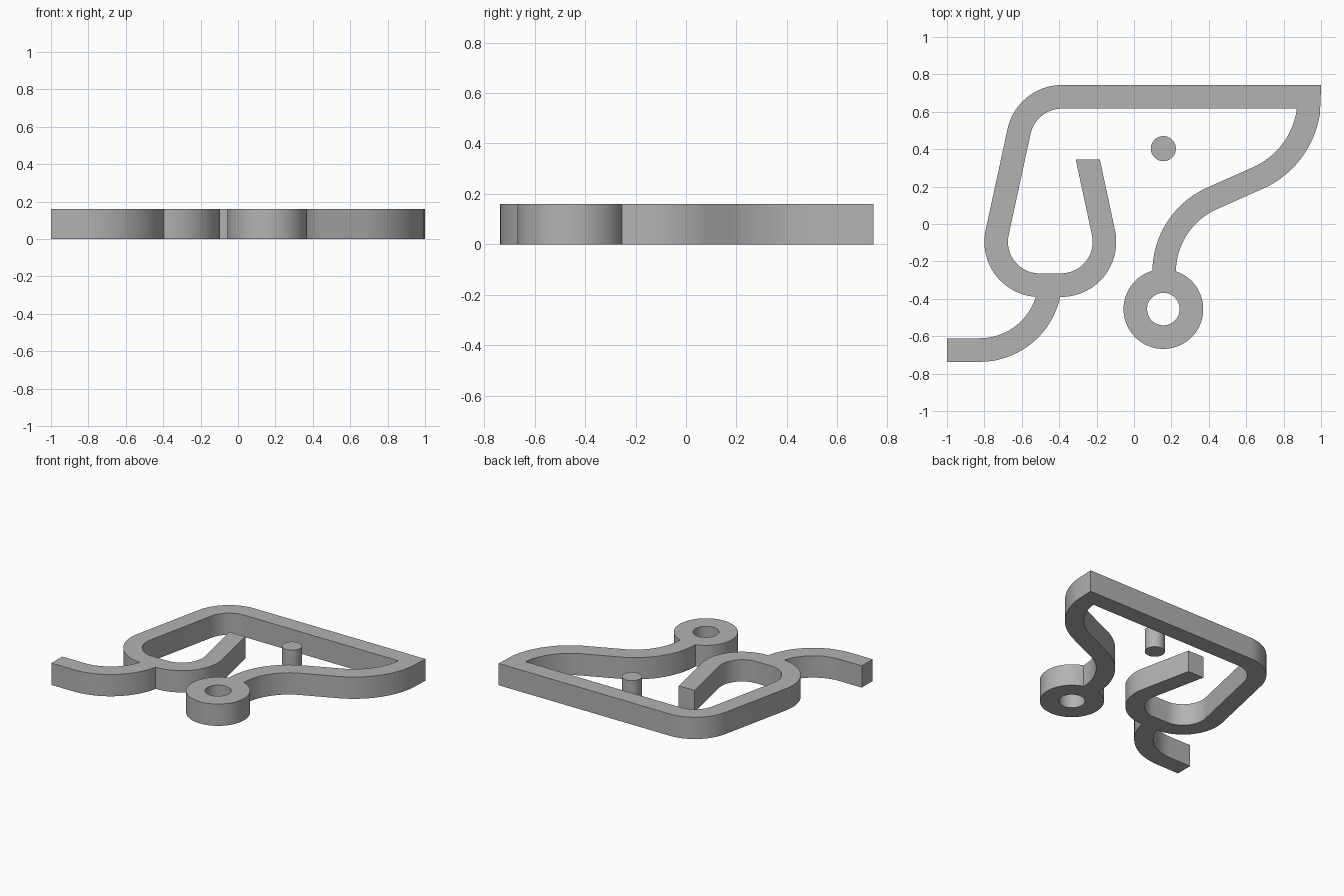
import bpy
import bmesh
from math import sin, cos, radians
from mathutils import Vector

HEIGHT = 0.16
HALF = 0.063  # half the band width

cube = bpy.data.objects.get("Cube")
if cube:
    bpy.data.objects.remove(cube, do_unlink=True)

grey = bpy.data.materials.new("plain grey")
grey.use_nodes = True
colour = (0.45, 0.45, 0.45, 1)
grey.diffuse_color = colour
grey.node_tree.nodes["Principled BSDF"].inputs["Base Color"].default_value = colour


def arc(x, y, radius, start, end, step=4):
    """Points along an arc, angles in degrees."""
    n = max(2, round(abs(end - start) / step))
    angles = [radians(start + (end - start) * i / n) for i in range(n + 1)]
    return [(x + radius * cos(a), y + radius * sin(a)) for a in angles]


def finish(name, bm):
    bmesh.ops.recalc_face_normals(bm, faces=bm.faces)
    mesh = bpy.data.meshes.new(name)
    bm.to_mesh(mesh)
    bm.free()
    mesh.materials.append(grey)
    obj = bpy.data.objects.new(name, mesh)
    bpy.context.collection.objects.link(obj)
    return obj


def band(name, path, closed=False, level_start=False):
    """Sweep a rectangular section along a flat path with mitred corners."""
    pts = [Vector(p) for p in path]
    n = len(pts)
    bm = bmesh.new()
    sections = []
    for i, p in enumerate(pts):
        before = p - pts[i - 1] if i or closed else pts[1] - p
        after = pts[(i + 1) % n] - p if i < n - 1 or closed else before
        before, after = before.normalized(), after.normalized()
        normal = Vector((-before.y, before.x))
        mitre = (before + after).normalized()
        side = Vector((-mitre.y, mitre.x))
        if level_start and i == 0:
            side = Vector((1, 0))
        side *= HALF / side.dot(normal)
        sections.append([bm.verts.new((*(p + side * s), z))
                         for s, z in ((-1, 0), (1, 0), (1, HEIGHT), (-1, HEIGHT))])
    pairs = list(zip(sections, sections[1:]))
    if closed:
        pairs.append((sections[-1], sections[0]))
    else:
        bm.faces.new(sections[0])
        bm.faces.new(sections[-1])
    for a, b in pairs:
        for k in range(4):
            m = (k + 1) % 4
            bm.faces.new((a[k], a[m], b[m], b[k]))
    return finish(name, bm)


def smooth(obj):
    bpy.ops.object.select_all(action='DESELECT')
    obj.select_set(True)
    bpy.context.view_layer.objects.active = obj
    bpy.ops.object.shade_smooth_by_angle(angle=radians(25))


# Main band: hook, rounded left side, top bar, curved neck
outline = [(-0.247, 0.345)]
outline += arc(-0.39, -0.095, 0.232, 12.5, -90)
outline += arc(-0.505, -0.095, 0.232, -90, -192.5)
outline += arc(-0.385, 0.445, 0.235, 167.5, 90)
outline += [(0.935, 0.681)]
outline += arc(0.475, 0.668, 0.462, -9, -67.5)
outline += arc(0.594, -0.258, 0.433, 112.5, 180)
outline += [(0.161, -0.31)]
frame = band("outline_band", outline, level_start=True)

# Curved tail and eyelet ring, merged into the band
tail = band("tail", [(-1, -0.674)] + arc(-0.825, -0.297, 0.377, -90, -4))
ring = band("eyelet_ring", arc(0.157, -0.455, 0.15, 0, 355, 5), closed=True)
bpy.context.view_layer.objects.active = frame
for part in (tail, ring):
    union = frame.modifiers.new("merge " + part.name, 'BOOLEAN')
    union.operation = 'UNION'
    union.solver = 'EXACT'
    union.object = part
    bpy.ops.object.modifier_apply(modifier=union.name)
    bpy.data.objects.remove(part, do_unlink=True)
smooth(frame)

# Free-standing round peg
bm = bmesh.new()
bmesh.ops.create_cone(bm, cap_ends=True, segments=48, radius1=0.067,
                      radius2=0.067, depth=HEIGHT)
bmesh.ops.translate(bm, verts=bm.verts, vec=(0.157, 0.403, HEIGHT / 2))
smooth(finish("round_peg", bm))
